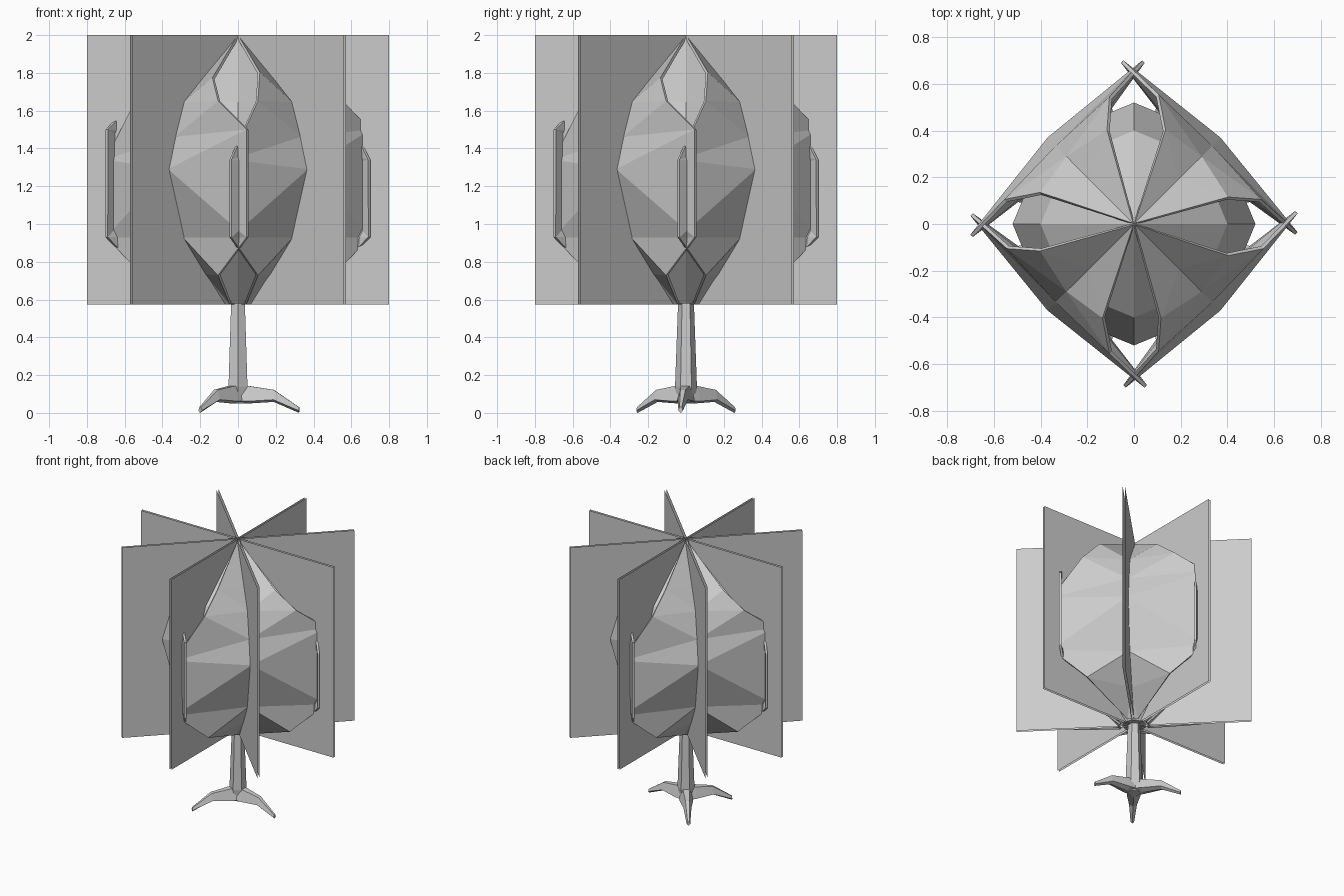
import bpy, bmesh, math
from mathutils import Matrix, Vector

if "Cube" in bpy.data.objects:
    bpy.data.objects.remove(bpy.data.objects["Cube"])


def make(name, verts, faces, thick=0.0):
    me = bpy.data.meshes.new(name)
    me.from_pydata([tuple(v) for v in verts], [], faces)
    bm = bmesh.new()
    bm.from_mesh(me)
    bmesh.ops.recalc_face_normals(bm, faces=bm.faces)
    bm.to_mesh(me)
    bm.free()
    ob = bpy.data.objects.new(name, me)
    bpy.context.collection.objects.link(ob)
    if thick:
        m = ob.modifiers.new("thickness", 'SOLIDIFY')
        m.thickness = thick
        m.offset = 0
    return ob


def loft(name, rings):
    # Closed stack of equal-sized rings with capped ends
    n = len(rings[0])
    verts = [v for r in rings for v in r]
    faces = [(i * n + j, i * n + (j + 1) % n, (i + 1) * n + (j + 1) % n, (i + 1) * n + j)
             for i in range(len(rings) - 1) for j in range(n)]
    faces += [tuple(range(n)), tuple(range(len(verts) - n, len(verts)))]
    return make(name, verts, faces)


def ring(r, z, n, phase=0.0):
    return [(r * math.cos(phase + 2 * math.pi * k / n),
             r * math.sin(phase + 2 * math.pi * k / n), z) for k in range(n)]


# Trunk, tapering up into the crown
loft("trunk", [ring(r, z, 6, math.pi / 6) for r, z in
               ((0.045, 0.05), (0.058, 0.14), (0.042, 0.58), (0.03, 0.9))])

# Three bent roots: distance, half width, bottom z, top z
root_profile = [(0.0, 0.05, 0.05, 0.145), (0.06, 0.045, 0.05, 0.142),
                (0.19, 0.027, 0.058, 0.122), (0.325, 0.012, 0.0, 0.03)]
for k, a in enumerate((-5, 128, 232)):
    rot = Matrix.Rotation(math.radians(a), 3, 'Z')
    loft("root_%d" % k, [[rot @ Vector(p) for p in
         ((d, -w, lo + 0.012), (d, 0, lo), (d, w, lo + 0.012), (d, w * 0.5, hi), (d, -w * 0.5, hi))]
         for d, w, lo, hi in root_profile])

# Inner faceted crown
loft("inner_crown", [ring(r, z, 8) for r, z in
                     ((0.08, 0.58), (0.4, 0.93), (0.52, 1.29), (0.4, 1.645), (0.006, 1.99))])

# Four bulged foliage shells, rows of (tall edge, middle, short edge)
rows = [
    [(-0.13, -0.40, 1.77), (-0.19, -0.19, 1.76), (-0.40, -0.11, 1.80)],
    [(-0.10, -0.55, 1.65), (-0.285, -0.285, 1.64), (-0.54, -0.10, 1.65)],
    [(0.05, -0.695, 1.50), (-0.33, -0.33, 1.46), (-0.695, 0.04, 1.34)],
    [(0.05, -0.695, 1.29), (-0.365, -0.365, 1.29), (-0.695, 0.04, 1.29)],
    [(0.05, -0.695, 0.93), (-0.285, -0.285, 0.93), (-0.695, 0.04, 0.93)],
    [(-0.10, -0.50, 0.73), (-0.17, -0.17, 0.74), (-0.50, -0.10, 0.73)],
    [(-0.04, -0.09, 0.58), (-0.07, -0.07, 0.58), (-0.09, -0.04, 0.58)],
]
pts = [(0, 0, 1.99)] + [p for r in rows for p in r]
faces = [(0, 1, 2), (0, 2, 3)]
for i in range(len(rows) - 1):
    a, b = 1 + 3 * i, 4 + 3 * i
    # Triangles fan toward the middle of the shell
    for e in (0, 2):
        if i < 3:
            faces += [(a + e, b + 1, a + 1), (a + e, b + e, b + 1)]
        else:
            faces += [(a + e, b + e, a + 1), (b + e, b + 1, a + 1)]
for k in range(4):
    rot = Matrix.Rotation(math.pi / 2 * k, 3, 'Z')
    make("foliage_shell_%d" % k, [rot @ Vector(p) for p in pts], faces, 0.015)

# Four crossed vertical cards, each a pair of close sheets
for k in range(4):
    rot = Matrix.Rotation(math.pi / 4 * k, 3, 'Z')
    verts = [rot @ Vector((x, y, z)) for y in (-0.008, 0.008)
             for x, z in ((-0.8, 0.575), (0.8, 0.575), (0.8, 2.0), (-0.8, 2.0))]
    make("foliage_card_%d" % k, verts, [(0, 1, 2, 3), (7, 6, 5, 4)])
